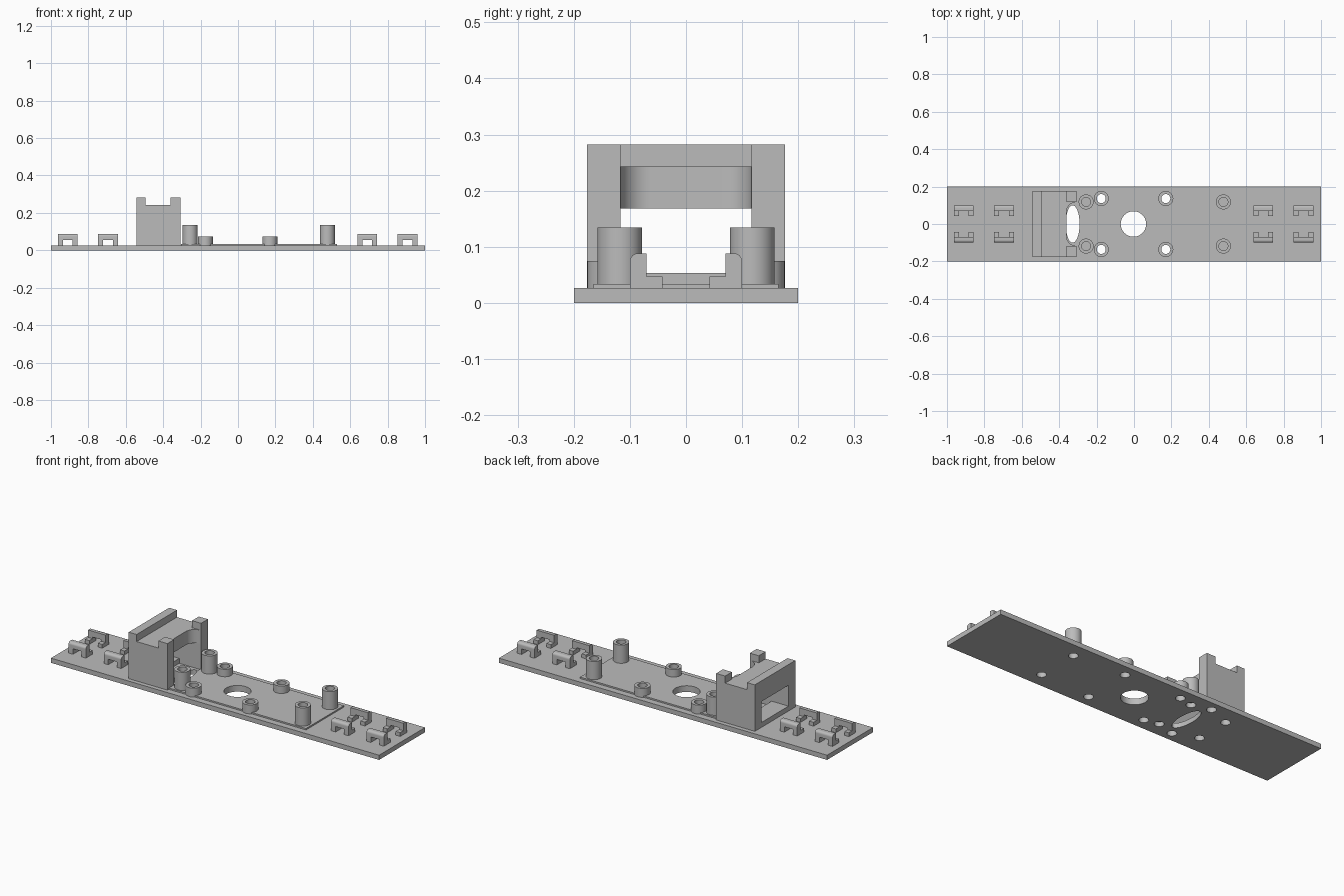
import bpy, bmesh, math
from mathutils import Vector

old = bpy.data.objects.get("Cube")
if old:
    bpy.data.objects.remove(old, do_unlink=True)

# One grey plastic for every part
GREY = (0.5, 0.5, 0.5, 1)
plastic = bpy.data.materials.new("grey_plastic")
plastic.use_nodes = True
plastic.diffuse_color = GREY
plastic.node_tree.nodes["Principled BSDF"].inputs["Base Color"].default_value = GREY


def prism(name, outline, low, high, axis="z"):
    """Extrude a 2D outline along z (points are x, y) or along x (points are y, z)."""
    bm = bmesh.new()
    place = (lambda a, b: (a, b, low)) if axis == "z" else (lambda a, b: (low, a, b))
    face = bm.faces.new([bm.verts.new(place(a, b)) for a, b in outline])
    new = bmesh.ops.extrude_face_region(bm, geom=[face])["geom"]
    shift = Vector((0, 0, high - low)) if axis == "z" else Vector((high - low, 0, 0))
    bmesh.ops.translate(bm, vec=shift, verts=[g for g in new if isinstance(g, bmesh.types.BMVert)])
    bmesh.ops.recalc_face_normals(bm, faces=bm.faces)
    mesh = bpy.data.meshes.new(name)
    bm.to_mesh(mesh)
    bm.free()
    mesh.materials.append(plastic)
    obj = bpy.data.objects.new(name, mesh)
    bpy.context.collection.objects.link(obj)
    return obj


def box(name, x0, x1, y0, y1, z0, z1):
    return prism(name, [(x0, y0), (x1, y0), (x1, y1), (x0, y1)], z0, z1)


def disc(name, x, y, rx, z0, z1, ry=None):
    ry = ry or rx
    turn = [2 * math.pi * i / 48 for i in range(48)]
    return prism(name, [(x + rx * math.cos(t), y + ry * math.sin(t)) for t in turn], z0, z1)


def rounded(name, x0, x1, half, radius, z0, z1):
    """Rectangle centred on y = 0 with round corners."""
    points = []
    for k in range(4):
        cx = x1 - radius if k in (0, 3) else x0 + radius
        cy = half - radius if k < 2 else radius - half
        for i in range(13):
            t = math.pi / 2 * (k + i / 12)
            points.append((cx + radius * math.cos(t), cy + radius * math.sin(t)))
    return prism(name, points, z0, z1)


def cut(obj, *cutters):
    for cutter in cutters:
        mod = obj.modifiers.new("cut", "BOOLEAN")
        mod.operation, mod.solver, mod.object = "DIFFERENCE", "EXACT", cutter
        bpy.context.view_layer.objects.active = obj
        bpy.ops.object.modifier_apply(modifier=mod.name)
        bpy.data.objects.remove(cutter, do_unlink=True)


def smooth(obj):
    bpy.ops.object.select_all(action="DESELECT")
    obj.select_set(True)
    bpy.context.view_layer.objects.active = obj
    bpy.ops.object.shade_smooth_by_angle(angle=math.radians(30))


BASE, DECK = 0.026, 0.034
TALL = [(x, s * 0.118) for x in (-0.256, 0.478) for s in (-1, 1)]
SHORT = [(x, s * 0.136) for x in (-0.175, 0.17) for s in (-1, 1)]
SCREWS = [(-0.36, s * 0.147) for s in (-1, 1)] + [(-0.49, s * 0.097) for s in (-1, 1)]

# Long base plate and the thin raised deck, pierced alike
base = box("base_plate", -1, 1, -0.2, 0.2, 0, BASE)
deck = box("raised_deck", -0.305, 0.53, -0.165, 0.165, BASE, DECK)
for plate in (base, deck):
    cut(plate, disc("hole", -0.003, 0, 0.068, -0.1, 0.1),
        disc("slot", -0.328, 0, 0.037, -0.1, 0.1, 0.1))
    for x, y in TALL + SHORT:
        cut(plate, disc("hole", x, y, 0.024, -0.1, 0.1))
    smooth(plate)
for x, y in SCREWS:
    cut(base, disc("hole", x, y, 0.024, -0.1, 0.1))
smooth(base)

# Hollow bosses: tall ones are closed at the foot
for label, spots, top in (("tall_boss", TALL, 0.134), ("short_boss", SHORT, 0.075)):
    for x, y in spots:
        boss = disc(label, x, y, 0.04, BASE, top)
        floor = DECK if label == "tall_boss" else 0
        cut(boss, disc("bore", x, y, 0.024, floor, 0.2))
        smooth(boss)

# Cradle tower: side walls, roof slab, back ridge, front horns and a low sill
tower = box("tower", -0.543, -0.307, -0.176, 0.176, BASE, 0.282)
cut(tower,
    box("window", -0.7, -0.2, -0.117, 0.117, 0.053, 0.168),
    box("cavity", -0.44, -0.2, -0.117, 0.117, 0, 0.1),
    box("saddle", -0.495, -0.362, -0.3, 0.3, 0.243, 0.4),
    box("horn_gap", -0.4, -0.2, -0.117, 0.117, 0.243, 0.4),
    rounded("bay", -0.362, -0.2, 0.117, 0.054, 0.1, 0.3))
for x, y in SCREWS:
    cut(tower, disc("screw_hole", x, y, 0.024, 0, 0.045))
smooth(tower)

# Wire clips: arched outer wall with rounded crown and two inner feet
for x in (-0.91, -0.695, 0.691, 0.906):
    for s in (-1, 1):
        crown = [(0.086 + 0.014 * math.cos(t), 0.074 + 0.014 * math.sin(t))
                 for t in (math.pi / 2 * i / 8 for i in range(9))]
        profile = [(0.07, BASE), (0.1, BASE)] + crown + [(0.07, 0.088)]
        wall = prism("clip_wall", [(s * y, z) for y, z in profile], x - 0.053, x + 0.053, "x")
        cut(wall, box("arch", x - 0.026, x + 0.026, -0.2, 0.2, 0, 0.056))
        smooth(wall)
        for e in (-1, 1):
            xs = sorted((x + e * 0.026, x + e * 0.053))
            ys = sorted((s * 0.042, s * 0.07))
            box("clip_foot", *xs, *ys, BASE, 0.047)
